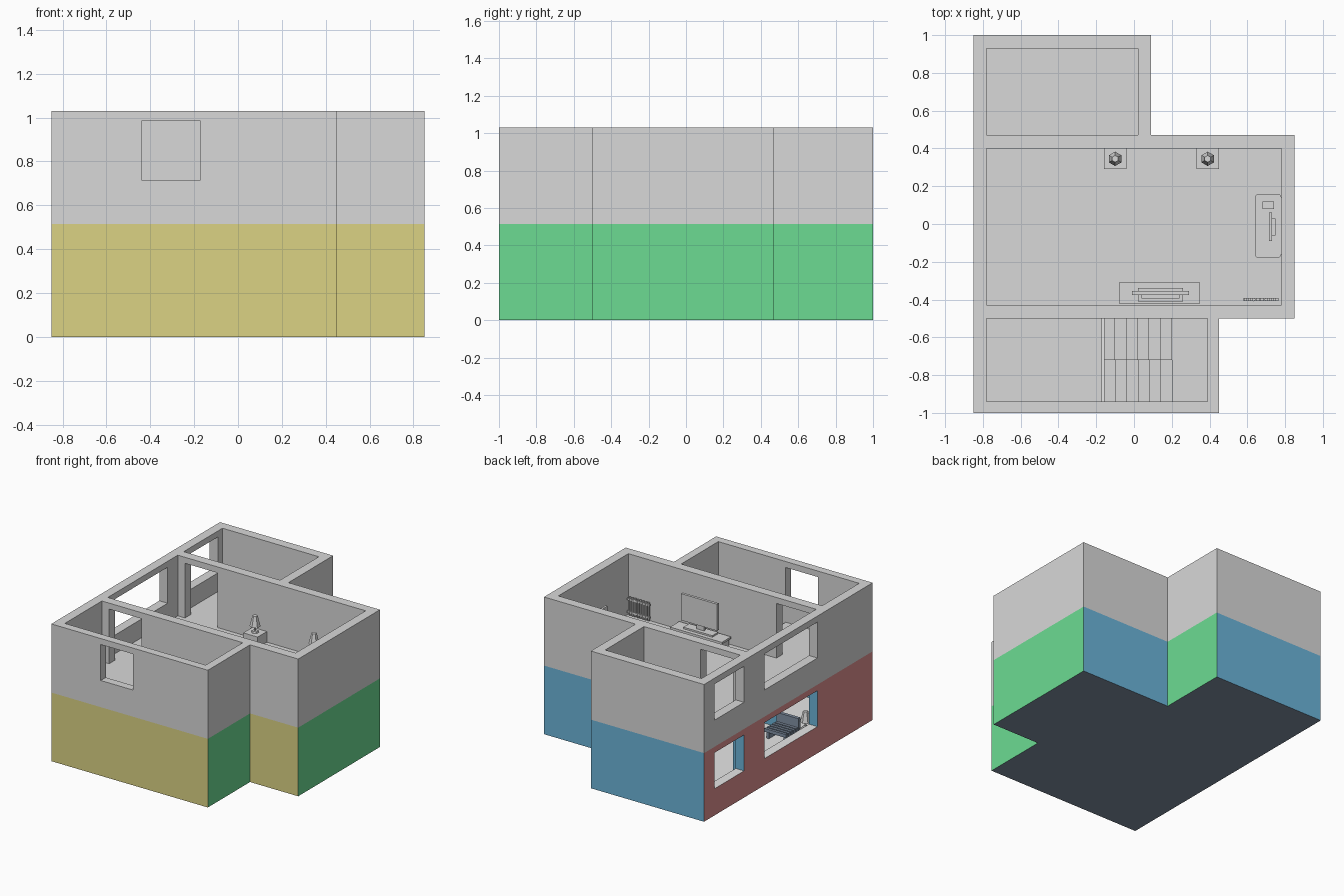
import bpy, bmesh, math
from mathutils import Matrix

cube = bpy.data.objects.get("Cube")
if cube:
    bpy.data.objects.remove(cube, do_unlink=True)


def material(name, rgb):
    m = bpy.data.materials.new(name)
    m.use_nodes = True
    m.diffuse_color = (*rgb, 1)
    m.node_tree.nodes["Principled BSDF"].inputs["Base Color"].default_value = (*rgb, 1)
    return m


GREY = material("light grey", (.69, .69, .69))
YELLOW = material("sand yellow", (.71, .65, .23))
GREEN = material("mint green", (.15, .71, .29))
BLUE = material("sky blue", (.15, .46, .70))
RED = material("dusty red", (.73, .28, .28))
WHITE = material("white", (.95, .95, .95))
SLATE = material("slate", (.22, .28, .37))


def finish(name, bm, mats):
    bmesh.ops.recalc_face_normals(bm, faces=bm.faces)
    mesh = bpy.data.meshes.new(name)
    bm.to_mesh(mesh)
    bm.free()
    for m in mats:
        mesh.materials.append(m)
    ob = bpy.data.objects.new(name, mesh)
    bpy.context.scene.collection.objects.link(ob)
    return ob


def add_box(bm, x, y, z):
    size = Matrix.Diagonal((x[1] - x[0], y[1] - y[0], z[1] - z[0], 1))
    mid = Matrix.Translation((sum(x) / 2, sum(y) / 2, sum(z) / 2))
    bmesh.ops.create_cube(bm, size=1, matrix=mid @ size)


def boxes(name, parts, mat=GREY):
    bm = bmesh.new()
    for p in parts:
        add_box(bm, *p)
    return finish(name, bm, [mat])


def add_cone(bm, x, y, z0, z1, r0, r1, sides=6):
    bmesh.ops.create_cone(bm, cap_ends=True, segments=sides, radius1=r0, radius2=r1,
                          depth=z1 - z0, matrix=Matrix.Translation((x, y, (z0 + z1) / 2)))


# Shared plan of both storeys
H, SLAB, TOP = .515, .06, 1.03
OUTLINE = [(-.85, -1), (.45, -1), (.45, -.5), (.85, -.5),
           (.85, .47), (.09, .47), (.09, 1), (-.85, 1)]
ROOMS = [((-.78, .39), (-.94, -.5)), ((-.78, .78), (-.43, .40)), ((-.78, .02), (.47, .93))]
DOOR_X = (-.72, -.45)


def storey(name, base, extra_cuts, mats):
    bm = bmesh.new()
    floor = bm.faces.new([bm.verts.new((x, y, base)) for x, y in OUTLINE])
    grown = bmesh.ops.extrude_face_region(bm, geom=[floor])["geom"]
    bmesh.ops.translate(bm, vec=(0, 0, H),
                        verts=[v for v in grown if isinstance(v, bmesh.types.BMVert)])
    ob = finish(name, bm, mats)
    low, sill, head = base + SLAB, base + .2, base + .47
    cuts = [(x, y, (low, base + H + .2)) for x, y in ROOMS]
    cuts += [(DOOR_X, y, (low, head)) for y in ((-.52, -.41), (.38, .49))]
    cuts += [((-.9, -.7), y, (sill, head)) for y in ((.525, .875), (-.345, .28))]
    for cut in cuts + extra_cuts:
        cutter = boxes("cutter", [cut])
        cutter.hide_render = True
        mod = ob.modifiers.new("opening", 'BOOLEAN')
        mod.operation, mod.solver, mod.object = 'DIFFERENCE', 'EXACT', cutter
        bpy.context.view_layer.objects.active = ob
        bpy.ops.object.modifier_apply(modifier=mod.name)
        bpy.data.objects.remove(cutter, do_unlink=True)
    return ob


# Lower storey: wall colour follows the direction each face looks in
lower = storey("lower_storey", 0, [], [YELLOW, GREEN, BLUE, RED, WHITE, SLATE])
for f in lower.data.polygons:
    n = f.normal
    if abs(n.z) > .5:
        f.material_index = 4 if n.z > 0 else 5
    elif abs(n.y) > .5:
        f.material_index = 0 if n.y < 0 else 2
    else:
        f.material_index = 1 if n.x > 0 else 3

# Upper storey: front window and stair opening added
upper = storey("upper_storey", H, [((-.44, -.17), (-1.1, -.9), (.715, .985)),
                                   ((-.17, .39), (-.94, -.5), (.4, .6))], [GREY])
for f in upper.data.polygons:
    f.material_index = 0

# Two flights of stairs with a landing
F = H + SLAB
RISE, RUN = H / 14, .06
MID = F - H / 2
steps = [((.20, .39), (-.94, -.5), (MID - .04, MID))]
for i in range(6):
    x = -.16 + i * RUN
    t = F - RISE * (i + 1)
    steps.append(((x, x + RUN), (-.72, -.5), (t - .06, t)))
    x = .20 - (i + 1) * RUN
    steps.append(((x, x + RUN), (-.94, -.72), (SLAB, MID - RISE * (i + 1))))
boxes("stairs", steps)

# Bedside tables with six-sided lamps


def lamp(name, x, y, z):
    bm = bmesh.new()
    add_cone(bm, x, y, z, z + .012, .026, .022)
    add_cone(bm, x, y, z + .012, z + .05, .006, .006)
    add_cone(bm, x, y, z + .045, z + .125, .038, .018)
    finish(name, bm, [GREY])


for side, x in (("right", -.10), ("left", .39)):
    boxes(side + "_bedside_table", [((x - .06, x + .06), (.29, .40), (F, F + .08))])
    lamp(side + "_lamp", x, .345, F + .08)

# Low console with a screen, by the front partition
C = F + .065
boxes("console", [((-.08, .35), (-.42, -.31), (C - .015, C)),
                  ((-.07, .34), (-.41, -.32), (F, C - .015))])
boxes("screen", [((.02, .26), (-.41, -.34), (C, C + .012)),
                 ((.11, .17), (-.39, -.37), (C, C + .07)),
                 ((-.01, .29), (-.375, -.355), (C + .05, C + .25)),
                 ((.04, .24), (-.395, -.375), (C + .08, C + .22))])

# Rounded desk on the left wall, with a small screen
D = F + .1
desk = boxes("desk", [((.64, .78), (-.18, .16), (F, D))])
bm = bmesh.new()
bm.from_mesh(desk.data)
upright = [e for e in bm.edges if abs(e.verts[0].co.z - e.verts[1].co.z) > .05]
bmesh.ops.bevel(bm, geom=upright, offset=.02, segments=3, profile=.5, affect='EDGES')
bm.to_mesh(desk.data)
bm.free()
boxes("desk_screen", [((.715, .73), (-.09, .06), (D + .02, D + .11)),
                      ((.73, .75), (-.06, .03), (D + .035, D + .095)),
                      ((.725, .74), (-.025, -.005), (D, D + .04))])
boxes("desk_box", [((.68, .74), (.08, .12), (D, D + .015))])

# Ribbed radiator
bm = bmesh.new()
for i in range(8):
    add_cone(bm, .59 + i * .022, -.40, F + .015, F + .15, .009, .009, 8)
for z in (F + .03, F + .125):
    add_box(bm, (.58, .765), (-.407, -.393), (z, z + .015))
finish("radiator", bm, [GREY])

# Slatted lounger and side lamp downstairs
slats = [((-.67, -.49), (-.37 + i * .03, -.35 + i * .03),
          (SLAB + .05, SLAB + .075)) for i in range(5)]
slats += [((-.67, -.49), (-.40, -.375), (SLAB + .05, SLAB + .14))]
slats += [((x, x + .02), (-.39, -.24), (SLAB, SLAB + .05)) for x in (-.66, -.52)]
boxes("lounger", slats, SLATE)
boxes("side_table", [((-.75, -.69), (-.42, -.36), (SLAB, SLAB + .08))])
lamp("side_lamp", -.72, -.39, SLAB + .08)
